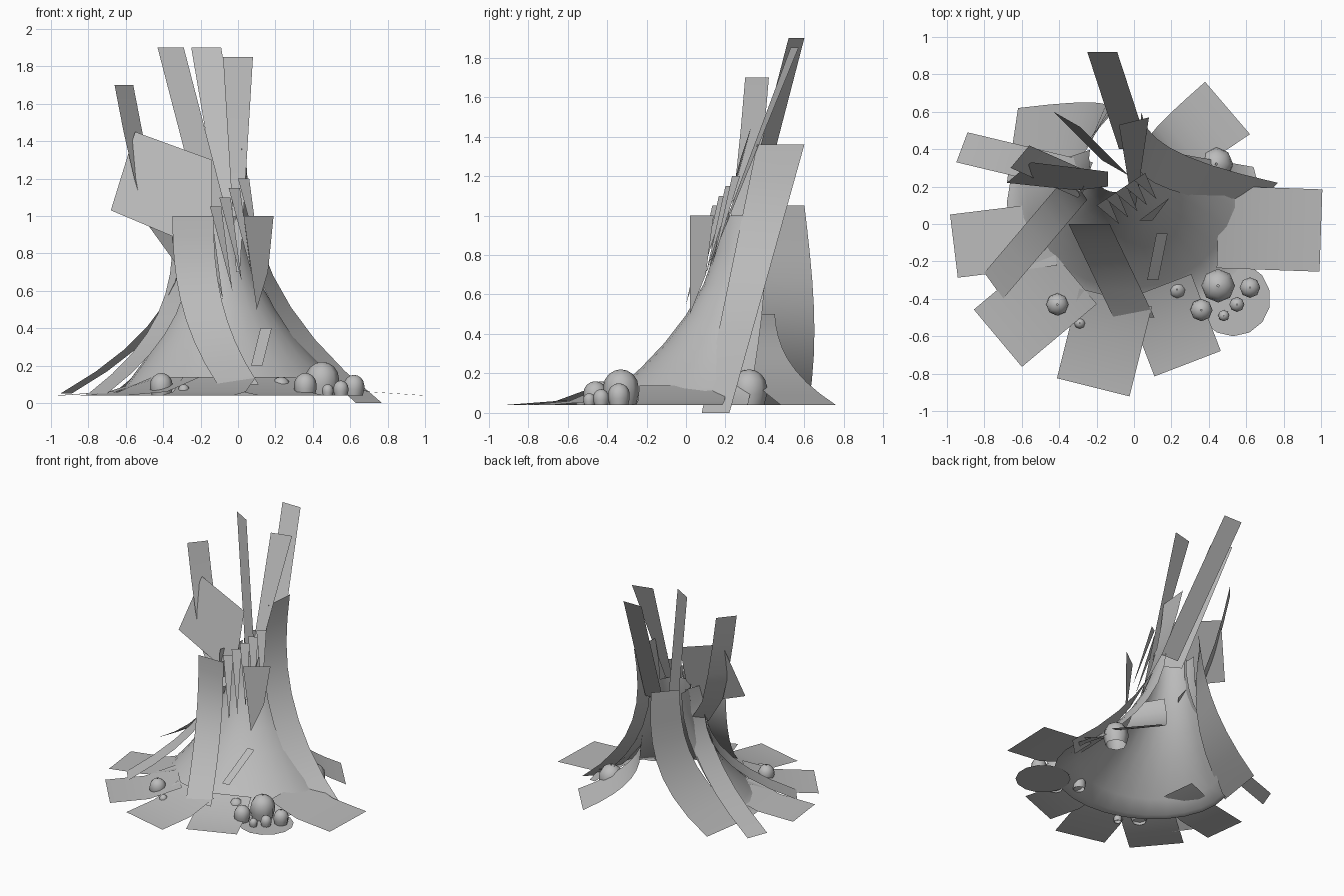
import bpy
import bmesh
from math import cos, sin, radians, tau
from mathutils import Matrix, Vector

cube = bpy.data.objects.get("Cube")
if cube:
    bpy.data.objects.remove(cube, do_unlink=True)

GREY = (.5, .5, .5, 1)
grey = bpy.data.materials.new("plain_grey")
grey.use_nodes = True
grey.diffuse_color = GREY
grey.node_tree.nodes["Principled BSDF"].inputs["Base Color"].default_value = GREY


def finish(name, mesh_builder):
    """Turn the bmesh into a grey object whose sharp edges stay sharp."""
    mesh = bpy.data.meshes.new(name)
    mesh_builder.to_mesh(mesh)
    mesh_builder.free()
    mesh.materials.append(grey)
    part = bpy.data.objects.new(name, mesh)
    bpy.context.collection.objects.link(part)
    bpy.ops.object.select_all(action="DESELECT")
    part.select_set(True)
    bpy.context.view_layer.objects.active = part
    bpy.ops.object.shade_smooth_by_angle(angle=radians(50))


def skin(name, rows, closed=False):
    """Bridge successive rows of points with quads."""
    builder = bmesh.new()
    grid = [[builder.verts.new(point) for point in row] for row in rows]
    for low, high in zip(grid, grid[1:]):
        count = len(low)
        for here in range(count if closed else count - 1):
            there = (here + 1) % count
            builder.faces.new((low[here], low[there], high[there], high[here]))
    finish(name, builder)


def sheet(name, corners):
    """One flat piece of bark."""
    builder = bmesh.new()
    builder.faces.new([builder.verts.new(corner) for corner in corners])
    finish(name, builder)


def strip(name, start, end, half, end_half=None, bend=1, side_bend=None, steps=4):
    """Bark strip: height changes evenly while the outward run follows a power curve."""
    start, end, half = Vector(start), Vector(end), Vector(half)
    end_half = Vector(end_half or half)
    rows = []
    for step in range(steps + 1):
        share = step / steps
        run, drift = share ** bend, share ** (side_bend or bend)
        centre = Vector((start.x + (end.x - start.x) * run,
                         start.y + (end.y - start.y) * drift,
                         start.z + (end.z - start.z) * share))
        across = half.lerp(end_half, share)
        rows.append((centre - across, centre + across))
    skin(name, rows)


def root(name, rim, foot, half, foot_half=None, bend=2.5, side_bend=None):
    """Strip that drops from the rim and flares out towards the ground."""
    strip(name, rim, foot, half, foot_half, bend, side_bend, steps=8)


# Trunk wall: half an oval cone, open at the back, that widens towards the ground
top_centre, base_centre = Vector((-.1, .35)), Vector((0, .1))
top_radius, base_radius = Vector((.14, .18)), Vector((.68, .6))
SIDES, LEVELS = 16, 8
rings = []
for level in range(LEVELS + 1):
    height = (level / LEVELS) ** 1.5
    flare = (1 - height) ** 2
    centre = top_centre.lerp(base_centre, flare)
    radius = top_radius.lerp(base_radius, flare)
    ring = []
    for side in range(SIDES + 1):
        angle = radians(165 + 215 * side / SIDES)
        ring.append((centre.x + radius.x * cos(angle),
                     centre.y + radius.y * sin(angle),
                     max(height, .04)))
    rings.append(ring)
skin("trunk", rings)

# Tall splinters rising from the trunk
strip("left_splinter", start=(-.25, .2, .7), end=(-.61, .36, 1.7), half=(.05, .06, 0), bend=.5)
strip("back_left_splinter", start=(-.1, .3, .9), end=(-.36, .56, 1.9), half=(.07, -.04, 0))
strip("back_splinter", start=(0, .4, .9), end=(-.17, .92, 1.9), half=(.08, 0, 0))
strip("front_splinter", start=(0, .1, .7), end=(0, .55, 1.85), half=(.01, 0, 0), end_half=(.08, .02, 0))
sheet("left_plate", [(-.55, .33, 1.45), (-.14, .28, 1.3), (-.14, .2, 1), (-.3, .18, .87), (-.68, .22, 1.03)])

# Roots and panels that run from the rim down to the ground
root("right_root", rim=(.03, .48, 1.36), foot=(.7, .15, 0),
     half=(.01, .12, 0), foot_half=(.07, .07, 0), side_bend=1)
root("left_root", rim=(-.25, .25, 1), foot=(-.92, .41, .05), half=(.03, .08, 0))
root("front_left_root", rim=(-.3, .2, .9), foot=(-.75, -.33, .05), half=(.05, -.07, 0))
root("back_left_root", rim=(-.18, .52, 1.05), foot=(-.65, .42, .04),
     half=(.07, .08, 0), foot_half=(.03, .2, 0), bend=3)
root("back_right_root", rim=(.15, .35, .5), foot=(.5, .62, .04), half=(.06, -.1, 0), foot_half=(.12, -.14, 0))
root("front_root", rim=(-.24, 0, 1), foot=(0, -.5, .1), half=(.11, 0, 0))
sheet("right_front_panel", [(.03, .02, 1), (.19, .14, 1), (.16, .1, .7), (.1, .02, .5)])
strip("loose_plank", start=(.1, -.3, .2), end=(.15, -.05, .4), half=(.03, 0, 0))

# Jagged shards leaning across the broken rim
for number in range(5):
    tip = Vector((number / 20 - .2, .1 + number / 30, 1 + number / 20))
    sheet(f"rim_shard_{number}", [tip, tip + Vector((.06, .04, 0)), tip + Vector((.12, -.1, -.45))])

# Bark sheets spread on the ground: bearing, reach, half width
ground_bark = {
    "left": (187, .97, .17),
    "front_left": (220, .95, .2),
    "front": (256, .9, .2),
    "front_right": (291, .8, .19),
    "right": (-2, 1, .22),
}
for place, (bearing, reach, half_width) in ground_bark.items():
    turn = Matrix.Rotation(radians(bearing), 3, "Z")
    outline = [(reach, .04), (reach * .7, .06), (reach * .45, .14)]
    skin(f"{place}_ground_bark",
         [[turn @ Vector((run, across, height)) for across in (-half_width, half_width)]
          for run, height in outline])

# Thin earth patch below the mushrooms
patch = bmesh.new()
bmesh.ops.create_circle(patch, cap_ends=True, segments=14, radius=.2,
                        matrix=Matrix.Translation((.53, -.4, .04)))
finish("earth_patch", patch)

# Domed mushrooms: position and cap radius
mushrooms = {
    "large": (.45, -.33, .09),
    "front": (.36, -.46, .06),
    "right": (.62, -.34, .055),
    "small": (.55, -.43, .04),
    "tiny": (.48, -.49, .03),
    "inner": (.23, -.35, .05),
    "left": (-.41, -.43, .06),
    "left_small": (-.29, -.53, .03),
    "back": (.44, .32, .09),
}
for label, (x, y, radius) in mushrooms.items():
    # thick stem that swells into a rounded cap
    profile = [(.85, 0), (1, .6)] + [(cos(rise), 1 + sin(rise)) for rise in (0, .4, .8, 1.2, 1.5)]
    skin(f"{label}_mushroom",
         [[(x + radius * wide * cos(tau * side / 8),
            y + radius * wide * sin(tau * side / 8),
            .04 + radius * tall) for side in range(8)]
          for wide, tall in profile], closed=True)
